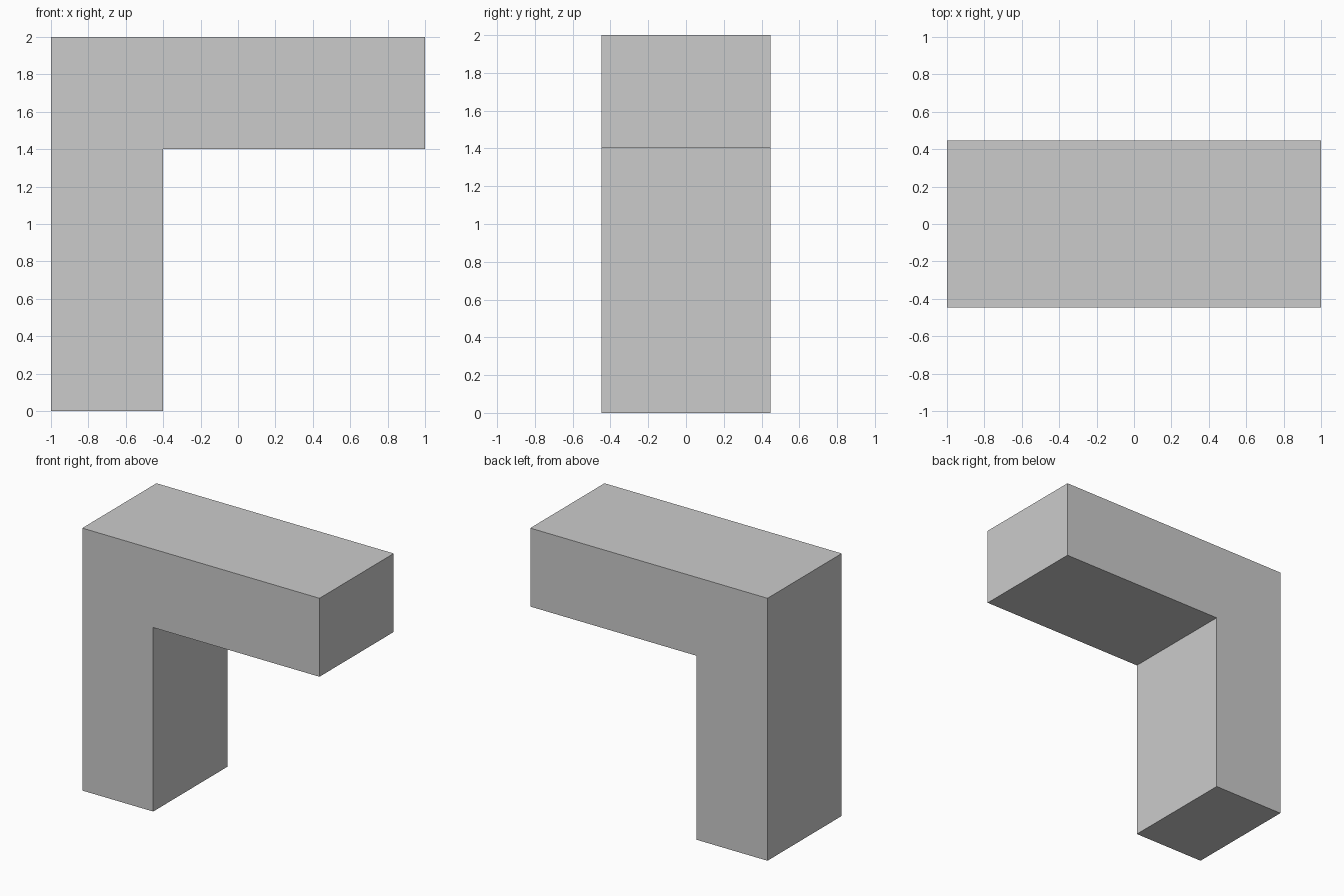
import bpy
import bmesh

if "Cube" in bpy.data.objects:
    bpy.data.objects.remove(bpy.data.objects["Cube"])

HALF_DEPTH = 0.447
THICK = 0.598

# L-shaped side profile (x, z): upright post with an arm at the top
profile = [
    (-1, 0), (-1 + THICK, 0), (-1 + THICK, 2 - THICK),
    (1, 2 - THICK), (1, 2), (-1, 2),
]

# Extrude the profile from front to back
bm = bmesh.new()
front = bm.faces.new([bm.verts.new((x, -HALF_DEPTH, z)) for x, z in profile])
result = bmesh.ops.extrude_face_region(bm, geom=[front], use_keep_orig=True)
moved = [v for v in result["geom"] if isinstance(v, bmesh.types.BMVert)]
bmesh.ops.translate(bm, verts=moved, vec=(0, 2 * HALF_DEPTH, 0))
bmesh.ops.recalc_face_normals(bm, faces=bm.faces)

mesh = bpy.data.meshes.new("corner_block")
bm.to_mesh(mesh)
bm.free()
bpy.context.collection.objects.link(bpy.data.objects.new("corner_block", mesh))
